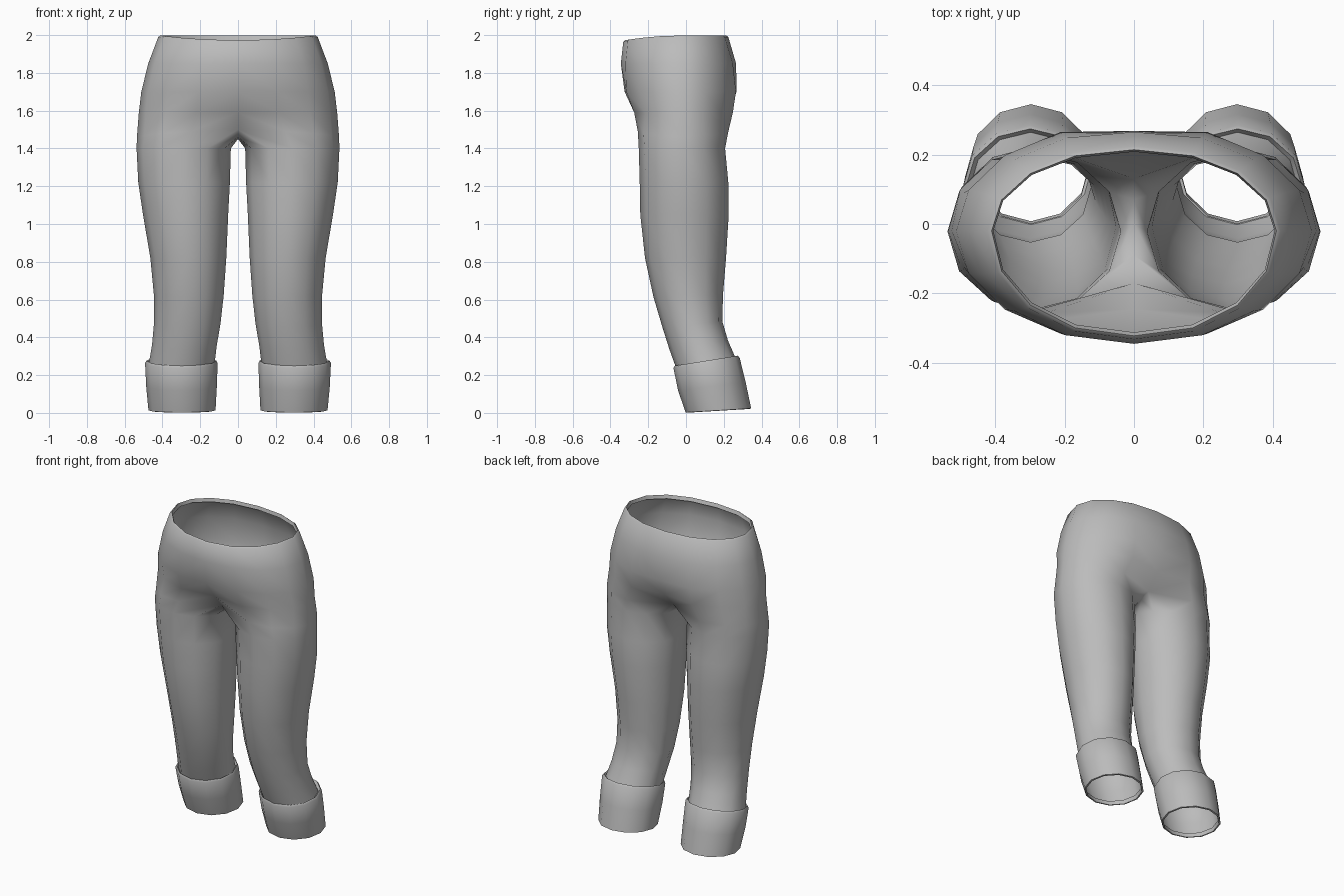
import bpy, bmesh, math
from mathutils import Vector

if "Cube" in bpy.data.objects:
    bpy.data.objects.remove(bpy.data.objects["Cube"])

cloth = bpy.data.materials.new("grey cloth")
cloth.diffuse_color = (0.5, 0.5, 0.5, 1)
cloth.use_nodes = True
cloth.node_tree.nodes["Principled BSDF"].inputs["Base Color"].default_value = cloth.diffuse_color
SIDES = 12


def leg_ring(z, outer, inner, front, back, tilt=0.0):
    """Closed oval; index 4 is the outer side, index 10 the inner side."""
    cx, cy = (outer + inner) / 2, (front + back) / 2
    pts = []
    for i in range(SIDES):
        a = math.radians((i - 4) * 30)
        y = (back - front) / 2 * math.sin(a)
        pts.append(Vector((cx + (outer - inner) / 2 * math.cos(a), cy + y, z + tilt * y)))
    return pts


def hip_arc(z, width, front, back, mid_front=0.0, mid_back=0.0, wave=0.0):
    """Half oval from front centre round the outside to back centre."""
    cy = -0.02
    pts = []
    for i in range(9):
        t = math.pi * i / 8
        c = math.cos(t)
        y = cy - (cy - front) * c if c > 0 else cy - (back - cy) * c
        x = width * math.sin(t) ** 0.92 if 0 < i < 8 else 0.0
        pts.append(Vector((x, y, z - wave * max(c, 0) ** 2)))
    pts[0].y += mid_front
    pts[8].y -= mid_back
    return pts


def loft(bm, rows, closed):
    """Skin neighbouring rows of vertices; rows run from top to bottom."""
    for a, b in zip(rows, rows[1:]):
        n = min(len(a), len(b))
        for i in range(n if closed else n - 1):
            j = (i + 1) % n
            bm.faces.new((a[i], b[i], b[j], a[j]))


def add_rows(bm, rings):
    return [[bm.verts.new(p) for p in ring] for ring in rings]


def finish(bm, name, angle):
    me = bpy.data.meshes.new(name)
    bm.to_mesh(me)
    bm.free()
    ob = bpy.data.objects.new(name, me)
    bpy.context.collection.objects.link(ob)
    me.materials.append(cloth)
    mirror = ob.modifiers.new("mirror", 'MIRROR')
    mirror.use_clip = True
    mirror.merge_threshold = 0.001
    bpy.ops.object.select_all(action='DESELECT')
    ob.select_set(True)
    bpy.context.view_layer.objects.active = ob
    bpy.ops.object.shade_smooth_by_angle(angle=math.radians(angle))
    return ob


# trousers: folded waist edge, hips, crotch saddle, then one leg (mirrored)
bm = bmesh.new()
hips = add_rows(bm, [
    hip_arc(1.975, 0.405, -0.312, 0.208, wave=0.025),
    hip_arc(1.998, 0.41, -0.322, 0.214, wave=0.025),
    hip_arc(1.99, 0.422, -0.332, 0.224, wave=0.025),
    hip_arc(1.85, 0.475, -0.345, 0.27, mid_back=0.005),
    hip_arc(1.70, 0.512, -0.34, 0.288, mid_front=0.015, mid_back=0.02),
    hip_arc(1.59, 0.525, -0.295, 0.27, mid_front=0.05, mid_back=0.05),
])
saddle = [(0, -0.17, 1.50), (0.25, -0.255, 1.49), (0.40, -0.225, 1.48),
          (0.495, -0.135, 1.47), (0.535, -0.02, 1.46), (0.50, 0.10, 1.47),
          (0.41, 0.185, 1.48), (0.26, 0.222, 1.48), (0, 0.13, 1.49),
          (0, 0.07, 1.46), (0, 0.0, 1.45), (0, -0.09, 1.46)]
junction = [bm.verts.new(p) for p in saddle]
loft(bm, hips + [junction], False)
legs = add_rows(bm, [
    leg_ring(1.40, 0.537, 0.038, -0.25, 0.207),
    leg_ring(1.22, 0.528, 0.043, -0.245, 0.224),
    leg_ring(1.05, 0.503, 0.052, -0.242, 0.226),
    leg_ring(0.82, 0.464, 0.062, -0.217, 0.212),
    leg_ring(0.62, 0.445, 0.076, -0.172, 0.196, 0.04),
    leg_ring(0.47, 0.445, 0.093, -0.125, 0.192, 0.10),
    leg_ring(0.36, 0.455, 0.112, -0.088, 0.222, 0.15),
    leg_ring(0.262, 0.472, 0.124, -0.052, 0.264, 0.16),
])
loft(bm, [junction] + legs, True)
finish(bm, "trousers", 60)

# turned-up cuffs with a thin ledge at the top and a folded hem
bm = bmesh.new()
cuff = add_rows(bm, [
    leg_ring(0.262, 0.472, 0.124, -0.052, 0.264, 0.16),
    leg_ring(0.276, 0.484, 0.114, -0.061, 0.274, 0.16),
    leg_ring(0.264, 0.492, 0.108, -0.066, 0.284, 0.16),
    leg_ring(0.14, 0.486, 0.112, -0.042, 0.316, 0.12),
    leg_ring(0.013, 0.474, 0.119, -0.002, 0.345, 0.06),
    leg_ring(0.011, 0.464, 0.129, 0.008, 0.335, 0.06),
    leg_ring(0.04, 0.464, 0.129, 0.0, 0.325, 0.06),
])
loft(bm, cuff, True)
finish(bm, "cuffs", 50)
